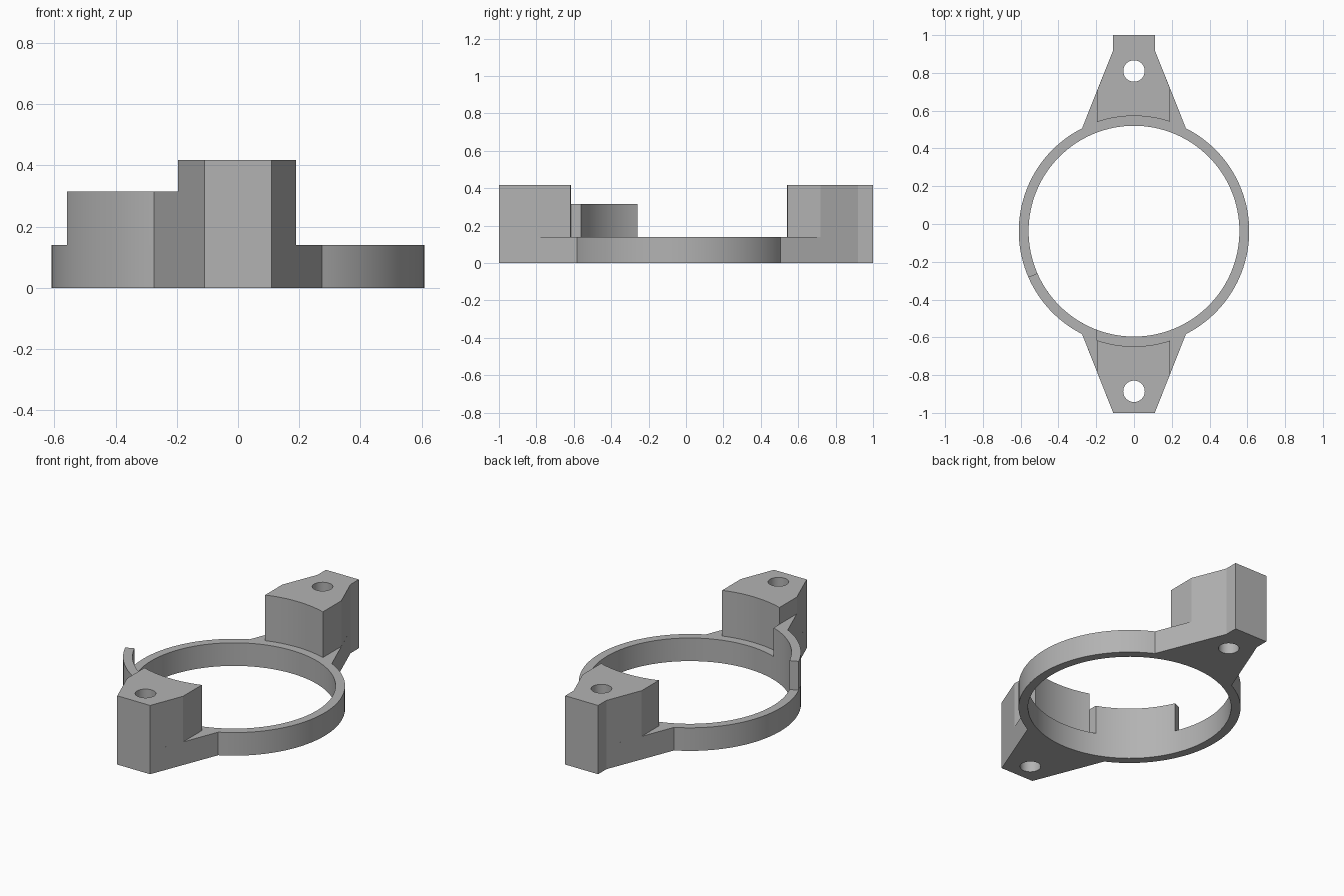
import bpy, bmesh
from math import sin, cos, atan2, sqrt, pi, radians

if "Cube" in bpy.data.objects:
    bpy.data.objects.remove(bpy.data.objects["Cube"])

CY = -0.038                 # ring centre
R_OUT, R_IN = 0.61, 0.558
BASE, WALL, TALL = 0.14, 0.315, 0.417
LEFT, RIGHT = 0.19, -0.196  # sides of the raised blocks
EAR_X, EAR_Y = 0.275, 0.506
TIP_X, BACK_Y, FRONT_Y = 0.11, 0.92, -1.0

grey = bpy.data.materials.new("plain grey")
grey.use_nodes = True
colour = (0.45, 0.45, 0.45, 1)
grey.diffuse_color = colour
grey.node_tree.nodes["Principled BSDF"].inputs["Base Color"].default_value = colour


def prism(name, outline, z0, z1):
    """Extrude a flat outline between two heights."""
    bm = bmesh.new()
    face = bm.faces.new([bm.verts.new((x, y, z0)) for x, y in outline])
    top = bmesh.ops.extrude_face_region(bm, geom=[face])["geom"]
    for v in top:
        if isinstance(v, bmesh.types.BMVert):
            v.co.z = z1
    bmesh.ops.recalc_face_normals(bm, faces=bm.faces)
    mesh = bpy.data.meshes.new(name)
    bm.to_mesh(mesh)
    bm.free()
    mesh.materials.append(grey)
    ob = bpy.data.objects.new(name, mesh)
    bpy.context.collection.objects.link(ob)
    return ob


def arc(r, a0, a1, n, cy=CY):
    return [(r * cos(a0 + (a1 - a0) * i / n), cy + r * sin(a0 + (a1 - a0) * i / n))
            for i in range(n + 1)]


def angle_at_x(x, r, side):
    return atan2(side * sqrt(r * r - x * x), x) % (2 * pi)


def cut(ob, r, y, n):
    """Drill a vertical round hole."""
    cutter = prism("hole_cutter", arc(r, 0, 2 * pi, n, y)[:-1], -0.1, 0.6)
    cutter.hide_render = True
    mod = ob.modifiers.new("hole", 'BOOLEAN')
    mod.object, mod.operation, mod.solver = cutter, 'DIFFERENCE', 'EXACT'
    bpy.context.view_layer.objects.active = ob
    bpy.ops.object.modifier_apply(modifier=mod.name)
    bpy.data.objects.remove(cutter)


def flank_y(x, side):
    """Where the sloping ear side crosses a given x."""
    t = (EAR_X - abs(x)) / (EAR_X - TIP_X)
    y0, y1 = (EAR_Y, BACK_Y) if side > 0 else (2 * CY - EAR_Y, FRONT_Y)
    return y0 + t * (y1 - y0)


# Base ring with both ears in one outline
a = atan2(EAR_Y - CY, EAR_X)
back_tip = [(TIP_X, BACK_Y), (TIP_X, 1), (-TIP_X, 1), (-TIP_X, BACK_Y)]
front_tip = [(-TIP_X, FRONT_Y), (TIP_X, FRONT_Y)]
outline = arc(R_OUT, -a, a, 48) + back_tip + arc(R_OUT, pi - a, pi + a, 48) + front_tip
base = prism("base_ring", outline, 0, BASE)
cut(base, R_IN, CY, 128)
parts = [base]

# Raised mounting blocks with a curved inner face
for name, side, tip, hole_y in (("back_block", 1, back_tip, 0.81),
                                ("front_block", -1, front_tip[::-1], -0.886)):
    inner = arc(R_OUT, angle_at_x(RIGHT, R_OUT, side), angle_at_x(LEFT, R_OUT, side), 16)
    flanks = [(LEFT, flank_y(LEFT, side))], [(RIGHT, flank_y(RIGHT, side))]
    block = prism(name, inner + flanks[0] + tip + flanks[1], BASE, TALL)
    for ob in (block, base):
        cut(ob, 0.057, hole_y, 32)
    parts.append(block)

# Partial upright wall running into the right side of the front ear
start = radians(203.5)
wall = (arc(R_OUT, start, pi + a, 20) + [(RIGHT, flank_y(RIGHT, -1))]
        + arc(R_IN, angle_at_x(RIGHT, R_IN, -1), start, 24))
parts.append(prism("curved_wall", wall, BASE, WALL))

# Smooth the curves, keep the corners sharp
bpy.ops.object.select_all(action='DESELECT')
for ob in parts:
    ob.select_set(True)
bpy.context.view_layer.objects.active = base
bpy.ops.object.shade_smooth_by_angle(angle=radians(20))
